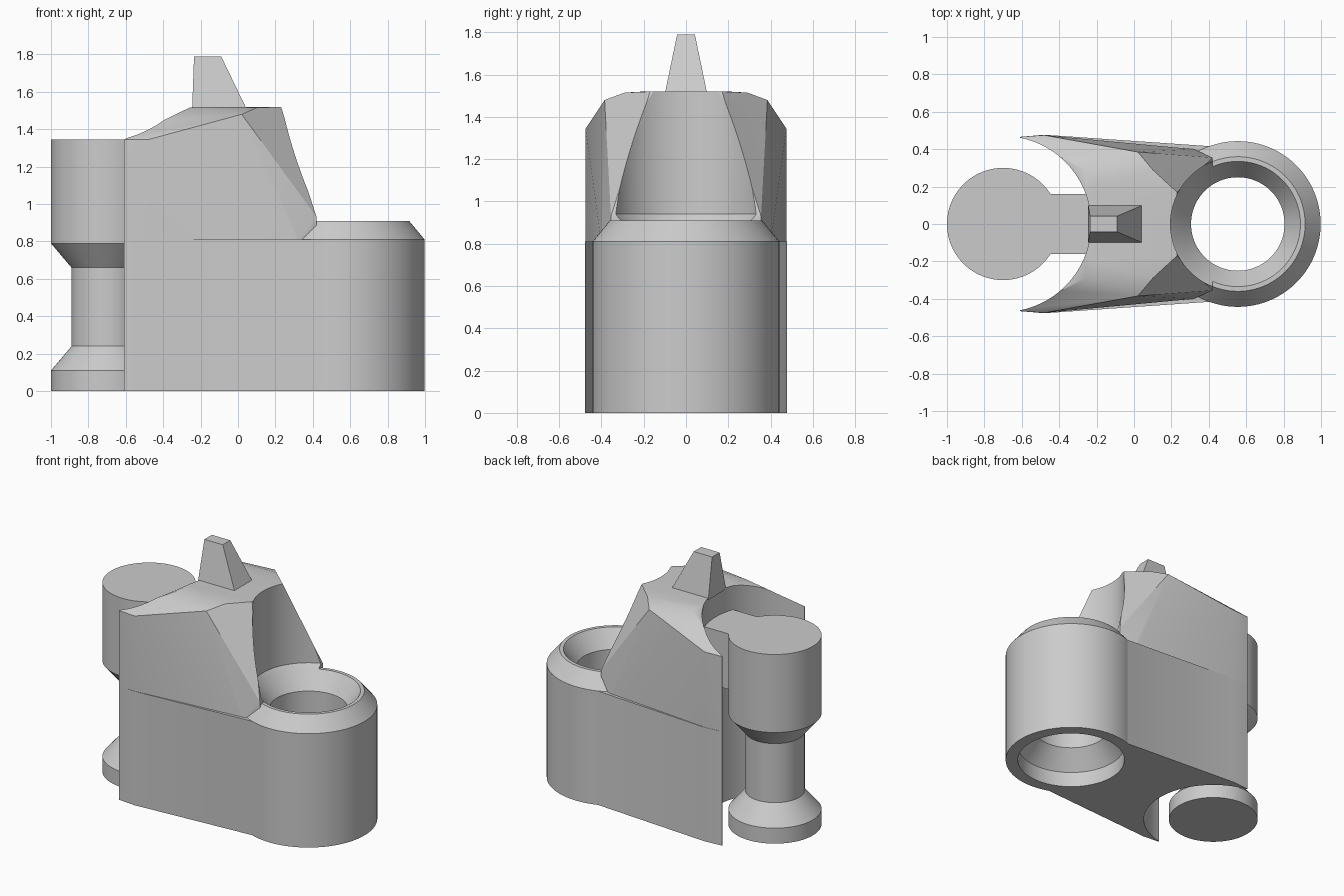
import bpy, bmesh, math

cube = bpy.data.objects.get("Cube")
if cube:
    bpy.data.objects.remove(cube, do_unlink=True)

GREY = 0.6
grey = bpy.data.materials.new("plain grey")
grey.use_nodes = True
grey.diffuse_color = (GREY, GREY, GREY, 1)
grey.node_tree.nodes["Principled BSDF"].inputs["Base Color"].default_value = (GREY, GREY, GREY, 1)


def add(name, bm):
    bmesh.ops.recalc_face_normals(bm, faces=bm.faces[:])
    mesh = bpy.data.meshes.new(name)
    bm.to_mesh(mesh)
    bm.free()
    mesh.materials.append(grey)
    ob = bpy.data.objects.new(name, mesh)
    bpy.context.collection.objects.link(ob)
    return ob


def lathe(name, x, profile, sides=96):
    """Turn a closed (radius, z) profile, starting and ending on the axis."""
    bm = bmesh.new()
    verts = [bm.verts.new((r, 0, z)) for r, z in profile]
    edges = [bm.edges.new(pair) for pair in zip(verts, verts[1:])]
    bmesh.ops.spin(bm, geom=verts + edges, cent=(0, 0, 0), axis=(0, 0, 1),
                   angle=math.tau, steps=sides, use_duplicate=False)
    bmesh.ops.remove_doubles(bm, verts=bm.verts[:], dist=1e-4)
    bmesh.ops.translate(bm, verts=bm.verts[:], vec=(x, 0, 0))
    return add(name, bm)


def hull(name, points):
    """Convex solid around points that are mirrored across y = 0."""
    bm = bmesh.new()
    for x, y, z in points:
        for side in (-1, 1):
            bm.verts.new((x, side * y, z))
    bmesh.ops.convex_hull(bm, input=bm.verts[:])
    bmesh.ops.dissolve_limit(bm, angle_limit=0.01, verts=bm.verts[:], edges=bm.edges[:])
    return add(name, bm)


def combine(target, other, operation):
    mod = target.modifiers.new(operation.lower(), "BOOLEAN")
    mod.object = other
    mod.operation = operation
    mod.solver = "EXACT"


def bake(ob, helpers):
    """Apply the booleans and drop the helper solids."""
    graph = bpy.context.evaluated_depsgraph_get()
    mesh = bpy.data.meshes.new_from_object(ob.evaluated_get(graph))
    ob.modifiers.clear()
    ob.data = mesh
    for helper in helpers:
        bpy.data.objects.remove(helper, do_unlink=True)


PIN_X, RING_X = -0.70, 0.555

# Lower block, tapering towards the socket ring
outline = [(-0.61, 0.466), (-0.48, 0.477), (0.42, 0.415)]
body = hull("body", [(x, y, z) for x, y in outline for z in (0, 0.81)])

# Sloping upper housing
housing = hull("housing", [
    (-0.61, 0.466, 0.7), (-0.48, 0.475, 0.7), (0.32, 0.40, 0.8),
    (0.42, 0.355, 0.93), (0.42, 0.355, 0.8),
    (-0.61, 0.466, 1.345), (-0.48, 0.475, 1.345),
    (0.02, 0.385, 1.48), (0.10, 0.29, 1.515),
    (-0.26, 0.29, 1.515), (0.23, 0.17, 1.52), (-0.23, 0.20, 1.52)])

# Socket ring with a bevelled shoulder
ring = lathe("socket_ring", RING_X, [
    (0, 0), (0.443, 0), (0.443, 0.81), (0.36, 0.91), (0, 0.91)])

# Bore with flares at both ends, plus the clearance above it
bore = lathe("bore_cutter", RING_X, [
    (0, -0.1), (0.36, -0.1), (0.36, 0.11), (0.25, 0.24), (0.25, 0.79),
    (0.335, 0.91), (0.36, 0.94), (0.36, 2), (0, 2)])

# Round recess behind the pin
recess = lathe("recess_cutter", PIN_X, [(0, -0.1), (0.47, -0.1), (0.47, 2), (0, 2)])

for solid in (housing, ring):
    combine(body, solid, "UNION")
for cutter in (bore, recess):
    cutter.hide_render = True
    combine(body, cutter, "DIFFERENCE")
bake(body, [housing, ring, bore, recess])

# Coupling pin with a narrow waist, joined to the body by a web
pin = lathe("coupling_pin", PIN_X, [
    (0, 0), (0.3, 0), (0.3, 0.11), (0.19, 0.24), (0.19, 0.66),
    (0.3, 0.79), (0.3, 1.345), (0, 1.345)])
web = hull("pin_web", [(x, 0.16, z) for x in (-0.6, -0.2) for z in (0.95, 1.345)])
combine(pin, web, "UNION")
bake(pin, [web])

# Tapered fin on the top
fin = hull("top_fin", [
    (-0.245, 0.10, 1.51), (0.045, 0.10, 1.51),
    (-0.235, 0.042, 1.79), (-0.09, 0.042, 1.79)])

# Smooth the round walls, keep the corners crisp
bpy.ops.object.select_all(action="DESELECT")
for ob in (body, pin):
    ob.select_set(True)
bpy.context.view_layer.objects.active = body
bpy.ops.object.shade_smooth_by_angle(angle=math.radians(25))
